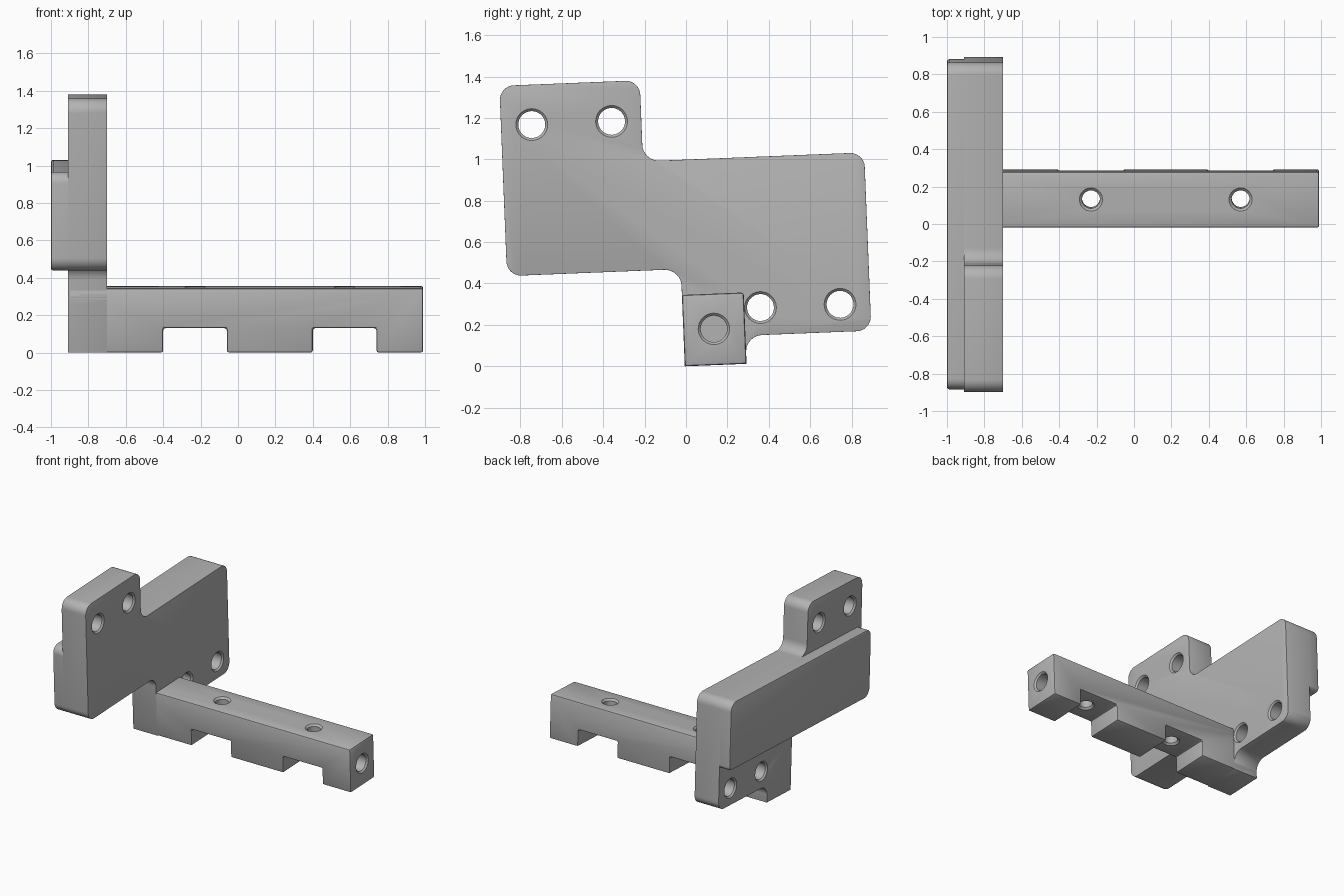
import bpy, bmesh, math
from mathutils import Vector

cube = bpy.data.objects.get("Cube")
if cube:
    bpy.data.objects.remove(cube, do_unlink=True)

TILT = math.radians(2.3)   # the whole bracket leans slightly about x
CHAMFER = 0.012

grey = bpy.data.materials.new("plain grey")
grey.use_nodes = True
colour = (0.45, 0.45, 0.45, 1)
grey.diffuse_color = colour
grey.node_tree.nodes["Principled BSDF"].inputs["Base Color"].default_value = colour


def rounded(corners, steps=8):
    """Outline from square corners (a, b, radius)."""
    outline = []
    for i, (a, b, r) in enumerate(corners):
        p = Vector((a, b))
        if r == 0:
            outline.append(p)
            continue
        d1 = (Vector(corners[i - 1][:2]) - p).normalized()
        d2 = (Vector(corners[(i + 1) % len(corners)][:2]) - p).normalized()
        for k in range(steps + 1):
            t = math.pi / 2 * k / steps
            outline.append(p + r * (d1 + d2 - d2 * math.cos(t) - d1 * math.sin(t)))
    return outline


def add_object(name, bm):
    bmesh.ops.recalc_face_normals(bm, faces=bm.faces)
    mesh = bpy.data.meshes.new(name)
    bm.to_mesh(mesh)
    bm.free()
    mesh.materials.append(grey)
    obj = bpy.data.objects.new(name, mesh)
    bpy.context.collection.objects.link(obj)
    obj.rotation_euler.x = TILT
    return obj


def prism(name, outline, place, start, end, keep=lambda mid: True):
    """Extrude an outline and chamfer its sharp edges where keep() allows."""
    bm = bmesh.new()
    rings = [[bm.verts.new(place(p.x, p.y, d)) for p in outline] for d in (start, end)]
    for ring in rings:
        bm.faces.new(ring)
    n = len(outline)
    for i in range(n):
        j = (i + 1) % n
        bm.faces.new((rings[0][i], rings[0][j], rings[1][j], rings[1][i]))
    bmesh.ops.recalc_face_normals(bm, faces=bm.faces)
    sharp = [e for e in bm.edges if e.calc_face_angle(0) > 0.7
             and keep((e.verts[0].co + e.verts[1].co) / 2)]
    bmesh.ops.bevel(bm, geom=sharp, offset=CHAMFER, segments=2, profile=0.5,
                    affect='EDGES', clamp_overlap=True)
    return add_object(name, bm)


def drill(target, axis, centre, stations, sides=32):
    """Cut a hole turned from (position, radius) stations along x or z."""
    bm = bmesh.new()
    rings = []
    for pos, r in stations:
        ring = []
        for k in range(sides):
            t = math.tau * k / sides
            a, b = centre[0] + r * math.cos(t), centre[1] + r * math.sin(t)
            ring.append(bm.verts.new((pos, a, b) if axis == 'x' else (a, b, pos)))
        rings.append(ring)
    for lower, upper in zip(rings, rings[1:]):
        for k in range(sides):
            j = (k + 1) % sides
            bm.faces.new((lower[k], lower[j], upper[j], upper[k]))
    bm.faces.new(rings[0])
    bm.faces.new(rings[-1])
    cutter = add_object("hole_cutter", bm)
    cutter.hide_render = True
    mod = target.modifiers.new("hole", 'BOOLEAN')
    mod.operation = 'DIFFERENCE'
    mod.solver = 'EXACT'
    mod.object = cutter
    bpy.context.view_layer.update()
    bpy.context.view_layer.objects.active = target
    bpy.ops.object.modifier_apply(modifier=mod.name)
    bpy.data.objects.remove(cutter, do_unlink=True)


def through(lo, hi, r, flare):
    """Stations of a through hole with a small countersink at both ends."""
    return [(lo - flare, r + 2 * flare), (lo + flare, r), (hi - flare, r), (hi + flare, r + 2 * flare)]


def across(a, b, d):
    return (d, a, b)


def along(a, b, d):
    return (a, d, b)


# Upright stepped plate with tab, ear and foot
LEFT, RIGHT, LOW, HIGH = -0.847, 0.902, 0.47, 0.998
BACK, FACE = -0.91, -0.70
plate = prism("stepped_plate", rounded([
    (LEFT, LOW, 0.07), (-0.006, LOW, 0.08), (-0.006, 0, 0), (0.293, 0, 0),
    (0.293, 0.136, 0.08), (RIGHT, 0.136, 0.07), (RIGHT, HIGH, 0.07),
    (-0.168, HIGH, 0.08), (-0.168, 1.39, 0.07), (LEFT, 1.39, 0.07)]),
    across, BACK, FACE,
    lambda m: m.x > BACK + 0.01 or m.z > HIGH + 0.08 or m.z < LOW - 0.08)

# Thickened band behind the plate
prism("thick_band", rounded([
    (LEFT, LOW, 0.07), (RIGHT, LOW, 0.03), (RIGHT, HIGH, 0.07), (LEFT, HIGH, 0.06)]),
    across, -1.0, BACK, lambda m: m.x < BACK - 0.01)

# Long bar with two notches underneath
NOTCH, TOP, TIP = 0.13, 0.345, 0.99
bar_outline = [(BACK, 0, 0)]
for a, b in ((-0.40, -0.06), (0.40, 0.74)):
    bar_outline += [(a, 0, 0), (a, NOTCH, 0), (b, NOTCH, 0), (b, 0, 0)]
bar_outline += [(TIP, 0, 0), (TIP, TOP, 0), (BACK, TOP, 0)]
bar = prism("notched_bar", rounded(bar_outline), along, -0.006, 0.293)

# Screw holes in plate and bar, blind hole in the tip of the bar
for centre in ((-0.698, 1.197), (-0.312, 1.197), (0.371, 0.269), (0.756, 0.269)):
    drill(plate, 'x', centre, through(BACK, FACE, 0.065, 0.012))
for x in (-0.23, 0.57):
    drill(bar, 'z', (x, 0.145), through(NOTCH, TOP, 0.048, 0.014))
drill(bar, 'x', (0.142, 0.175), [(TIP - 0.2, 0.064), (TIP - 0.012, 0.064), (TIP + 0.012, 0.088)])

# Smooth the rounded corners
bpy.ops.object.select_all(action='DESELECT')
for obj in bpy.context.collection.objects:
    if obj.type == 'MESH' and obj.active_material == grey:
        obj.select_set(True)
        bpy.context.view_layer.objects.active = obj
bpy.ops.object.shade_smooth_by_angle(angle=math.radians(30))
